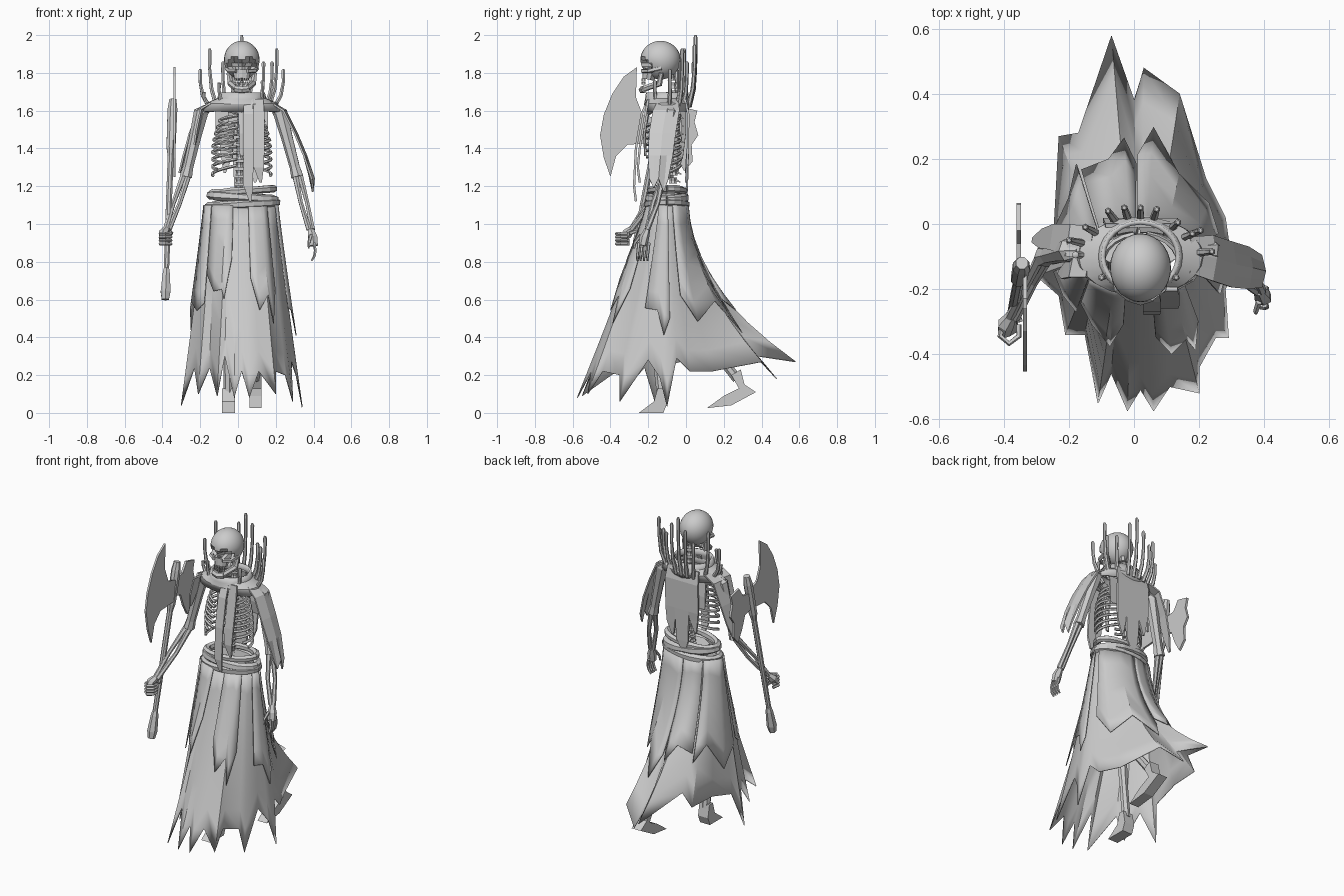
import bpy, math, random
from mathutils import Vector as V
random.seed(4)
CX = 0.02  # body axis


def mesh(name, verts, faces, thick=0, smooth=None):
    me = bpy.data.meshes.new(name)
    me.from_pydata([tuple(v) for v in verts], [], faces)
    me.update()
    ob = bpy.data.objects.new(name, me)
    bpy.context.collection.objects.link(ob)
    if thick:
        m = ob.modifiers.new("thickness", 'SOLIDIFY')
        m.thickness, m.offset = thick, 0
    if smooth:
        bpy.ops.object.select_all(action='DESELECT')
        ob.select_set(True)
        bpy.context.view_layer.objects.active = ob
        bpy.ops.object.shade_smooth_by_angle(angle=math.radians(smooth))
    return ob


def grid(name, rows, closed=False, thick=0.006, smooth=None):
    n = len(rows[0])
    f = [(i * n + j, i * n + (j + 1) % n, (i + 1) * n + (j + 1) % n, (i + 1) * n + j)
         for i in range(len(rows) - 1) for j in range(n if closed else n - 1)]
    return mesh(name, [p for r in rows for p in r], f, thick, smooth)


def tube(name, pts, radii, sides=6, flat=1.0, smooth=None):
    pts = [V(p) for p in pts]
    if not isinstance(radii, (list, tuple)):
        radii = [radii] * len(pts)
    nrm, verts = V((1, 0.02, 0.01)), []
    for i, p in enumerate(pts):
        t = (pts[min(i + 1, len(pts) - 1)] - pts[max(i - 1, 0)]).normalized()
        nrm = nrm - t * nrm.dot(t)
        if nrm.length < 0.1:
            nrm = V((0, 1, 0)) - t * t.y
        nrm.normalize()
        b = t.cross(nrm)
        for k in range(sides):
            a = math.tau * (k + 0.5) / sides
            verts.append(p + (nrm * math.cos(a) + b * math.sin(a) * flat) * radii[i])
    m = len(pts)
    f = [(i * sides + k, i * sides + (k + 1) % sides, (i + 1) * sides + (k + 1) % sides, (i + 1) * sides + k)
         for i in range(m - 1) for k in range(sides)]
    f += [tuple(range(sides))[::-1], tuple(range((m - 1) * sides, m * sides))]
    return mesh(name, verts, f, 0, smooth)


def plate(name, prof, x0, x1):
    n = len(prof)
    v = [(x, y, z) for x in (x0, x1) for y, z in prof]
    f = [tuple(range(n)), tuple(range(n, 2 * n))[::-1]]
    return mesh(name, v, f + [(i, i + n, (i + 1) % n + n, (i + 1) % n) for i in range(n)])


def ribbon(name, path, widths, wdir=(1, 0, 0), thick=0.012):
    w = V(wdir).normalized()
    return grid(name, [[V(p) - w * a / 2, V(p) + w * a / 2] for p, a in zip(path, widths)], thick=thick)


def ellipse(rx, ry, z, n=24, cx=CX, cy=-0.1, tilt=0.0):
    return [V((cx + rx * math.cos(math.tau * i / n), cy + ry * math.sin(math.tau * i / n),
               z + tilt * math.cos(math.tau * i / n))) for i in range(n)]


# Ragged skirt: hem points running round from the left side by the front
HEM = [V(p) for p in [
    (-.25, -.10, .25), (-.30, -.16, .04), (-.23, -.22, .24), (-.21, -.34, .10), (-.15, -.34, .24),
    (-.11, -.55, .09), (-.07, -.46, .30), (-.02, -.575, .08), (.02, -.51, .22), (.06, -.575, .08),
    (.11, -.50, .22), (.20, -.52, .10), (.20, -.44, .22), (.25, -.35, .20), (.29, -.35, .06),
    (.28, -.20, .28), (.31, -.14, .19), (.34, -.10, .03), (.29, -.05, .29), (.28, .02, .22),
    (.22, .14, .22), (.14, .40, .27), (.03, .48, .18), (0, .38, .30), (-.07, .58, .27),
    (-.17, .28, .38), (-.23, .27, .30), (-.24, .08, .30)]]


def skirt_point(u, t, push=0.0):
    i = int(math.floor(u))
    h = HEM[i % 28].lerp(HEM[(i + 1) % 28], u - i)
    a = math.atan2((h.y + .1) / .45, (h.x - CX) / .3)
    w = V((0.015 + .185 * math.cos(a), -.1 + .10 * math.sin(a), 1.1))
    e = t ** (1.1 + .9 * max(0, (h.y + .1) / .68))
    return V((w.x + (h.x - w.x) * e + push * math.cos(a), w.y + (h.y - w.y) * e + push * math.sin(a),
              w.z + (h.z - w.z) * t))


grid("skirt", [[skirt_point(u, t / 8) for u in range(28)] for t in range(9)], True, 0.005, 30)
# Shorter outer layers, each (first column, last column, lengths of the tatters)
for u0, u1, tips in [(3.6, 6.6, (.4, .5, .45, .6, .3)), (9.4, 12.4, (.4, .62, .48, .68, .5)),
                     (14.6, 17.4, (.6, .64, .7, .62)), (18.8, 22.6, (.55, .7, .6, .76, .64)),
                     (22.8, 25.2, (.6, .68, .6, .7)), (25.4, 28.6, (.75, .6, .8, .55)),
                     (1.2, 3.4, (.5, .62, .55))]:
    n = len(tips)
    grid("skirt_overlay", [[skirt_point(u0 + (u1 - u0) * j / (n - 1), tips[j] * t / 6, .012 + .012 * t / 6)
                            for j in range(n)] for t in range(7)], False, 0.005, 30)

# Rolled sash
for z, rx, ry, r, tilt in [(1.105, .18, .10, .022, .01), (1.14, .17, .095, .024, -.012), (1.175, .165, .09, .02, .012)]:
    e = ellipse(rx, ry, z, 20, CX + .005, -.1, tilt)
    tube("sash_roll", e + e[:1], [r * random.uniform(.85, 1.15) for _ in range(20)] + [r], 6)

# Pelvis, spine and neck
tube("pelvis", [(CX, -.09, 1.02), (CX, -.09, 1.08), (CX, -.08, 1.16)], [.05, .1, .12], 8, .6)
for i in range(16):
    t = i / 15
    p = V((.005 + .015 * t, -.08 + .04 * math.sin(t * math.pi * .8) - .02 * t, 1.13 + .63 * t))
    tube("vertebra", [p, p + V((0, 0, .014)), p + V((0, 0, .031))], [.022, .017, .022], 7)
    if t < .8:
        tube("vertebra_spine", [p + V((0, .01, .02)), p + V((0, .04, .008))], [.01, .004], 4)

# Rib cage
for s in (-1, 1):
    for i in range(9):
        z = 1.575 - i * .033
        w = .105 + .05 * math.sin(min(1, (i + 1) / 6) * math.pi / 2)
        end = 1.0 if i < 6 else 1.0 - .13 * (i - 5)
        pts = [(CX + s * w * math.sin(a), -.12 + .09 * math.cos(a), z - .055 * k / 9)
               for k in range(10) for a in [math.pi * (.05 + .85 * end * k / 9)]]
        tube("rib", pts, .0085, 5, 1.1, 40)
    tube("collar_bone", [(CX, -.2, 1.585), (CX + s * .1, -.17, 1.61), (CX + s * .19, -.09, 1.6)], .012, 6)
    plate("shoulder_blade", [(-.03, 1.6), (-.02, 1.5), (-.02, 1.42), (-.035, 1.5)], CX + s * .07, CX + s * .14)
tube("breastbone", [(CX, -.205, 1.59), (CX, -.22, 1.48), (CX, -.215, 1.36)], [.022, .016, .012], 6, .5)

# Skull: deformed ball with sunken sockets, cheeks, teeth and jaw
bpy.ops.mesh.primitive_uv_sphere_add(segments=28, ring_count=18, radius=1)
skull = bpy.context.object
skull.name = "skull"
for v in skull.data.vertices:
    c = v.co
    low = max(0, -c.z)
    front = max(0, -c.y)
    p = V((CX + c.x * .094 * (1 - .35 * low * front), -.135 + c.y * .106, 1.87 + c.z * (.1 if c.z > 0 else .105)))
    for s in (-1, 1):
        d = math.hypot(p.x - CX - s * .04, p.z - 1.845)
        if d < .029 and c.y < 0:
            p.y += .05
    if math.hypot(p.x - CX, p.z - 1.805) < .014 and c.y < 0:
        p.y += .03
    v.co = p
bpy.ops.object.shade_smooth_by_angle(angle=math.radians(35))
tube("upper_jaw", [(CX, -.19, 1.81), (CX, -.2, 1.765)], [.05, .04], 10, .8)
for s in (-1, 1):
    tube("cheek_bone", [(CX + s * .03, -.23, 1.81), (CX + s * .07, -.2, 1.81), (CX + s * .08, -.13, 1.825)], .012, 5)
    tube("jaw_side", [(CX + s * .07, -.13, 1.8), (CX + s * .06, -.14, 1.745), (CX + s * .025, -.225, 1.715)],
         [.012, .018, .016], 6)
tube("chin", [(CX - .035, -.22, 1.715), (CX, -.232, 1.71), (CX + .035, -.22, 1.715)], .019, 6)
for i in range(6):
    a = -.9 + .36 * i
    for z in (1.755, 1.738):
        p = V((CX + .04 * math.sin(a), -.197 - .034 * math.cos(a), z))
        tube("tooth", [p, p + V((0, 0, .014))], .006, 4)

# Collar mantle and its ring of spikes
grid("collar", [ellipse(.2, .105, 1.595), ellipse(.185, .115, 1.635), ellipse(.125, .11, 1.66),
                ellipse(.115, .105, 1.695)], True, .014, 25)
for x, y, top in [(-.08, .04, 1.86), (-.03, .05, 1.93), (.02, .05, 2.0), (.07, .045, 1.95), (.135, .005, 1.86),
                  (.205, -.02, 1.93), (.24, -.085, 1.82), (-.15, -.01, 1.93), (-.2, -.05, 1.82), (-.18, -.095, 1.7),
                  (-.1, -.165, 1.75), (.13, -.165, 1.76), (.18, -.03, 1.86)]:
    d = V((x - CX, y + .1, 0))
    base = V((CX, -.1, 1.62)) + d * .78
    h = top - 1.62
    tube("collar_spike", [base, base + d * .16 + V((0, 0, h * .3)), base + d * .22 + V((0, 0, h * .65)),
                          base + d * .22 + V((0, 0, h * .96)), base + d * .22 + V((0, 0, h))],
         [.013, .011, .009, .011, .006], 6, 1, 40)

# Hanging strips, front and back
for x, y, end, w in [(.055, -.235, 1.12, .055), (.11, -.215, 1.22, .06)]:
    ribbon("front_strip", [(x, -.2, 1.66), (x, y, 1.58), (x, y - .03, 1.4), (x, y - .04, end + .08), (x + .01, y - .03, end)],
           [w * .8, w, w, w * .9, .012])
for x, end, w in [(-.06, 1.27, .07), (.02, 1.12, .1), (.1, 1.22, .07)]:
    ribbon("back_strip", [(x, -.005, 1.66), (x, .012, 1.58), (x, .01, 1.4), (x, .005, end + .08), (x - .01, 0, end)],
           [w * .8, w, w, w * .8, .012])

# Arms: wrapped upper arm and paired forearm bones
for s, sh, el, wr in [(-1, (-.195, -.08, 1.59), (-.275, -.1, 1.25), (-.375, -.29, .97)),
                      (1, (.225, -.08, 1.59), (.315, -.12, 1.25), (.385, -.205, .97))]:
    sh, el, wr = V(sh), V(el), V(wr)
    tube("upper_arm", [sh + V((-s * .03, 0, .02)), sh, sh.lerp(el, .4), sh.lerp(el, .85), el],
         [.025, .04, .032, .028, .034], 7)
    for o in (-.013, .013):
        tube("forearm_bone", [el + V((o, 0, .01)), el.lerp(wr, .5) + V((o * 1.3, o, 0)), wr + V((o * .7, 0, 0))],
             [.017, .012, .015], 6)

# Left hand, hanging open
tube("left_palm", [(.385, -.205, .97), (.395, -.22, .93), (.4, -.23, .885)], [.018, .028, .026], 6, .9)
for i in range(4):
    y = -.25 + .018 * i
    tube("left_finger", [(.402, y, .9), (.41, y - .004, .86), (.405, y - .008, .83), (.39, y - .008, .805)],
         [.009, .008, .008, .005], 5)
tube("left_thumb", [(.385, -.24, .94), (.375, -.27, .9), (.375, -.275, .87)], [.01, .008, .005], 5)

# Right hand, gripping the haft
tube("right_palm", [(-.378, -.285, .975), (-.395, -.31, .95), (-.4, -.335, .92)], [.018, .027, .022], 6)
for i in range(4):
    z = .895 + .018 * i
    tube("right_finger", [(-.405, -.3, z), (-.412, -.345, z), (-.385, -.368, z), (-.355, -.345, z), (-.355, -.31, z)],
         .009, 5)
tube("right_thumb", [(-.39, -.28, .96), (-.36, -.27, .96), (-.35, -.3, .95)], .009, 5)

# Shoulder cloths
grid("left_shoulder_cloth", [[V((x + .012 * (1 - abs(j - 2) / 2), -.125 + (j - 2) * w / 4 - dy, z - (drop[j] if z < 1.3 else 0)))
                              for j in range(5)]
                             for drop in [(.0, .05, .0, .07, .01)]
                             for x, z, w, dy in [(.17, 1.645, .11, -.03), (.24, 1.6, .14, -.02), (.3, 1.48, .14, 0),
                                                 (.35, 1.36, .13, .01), (.39, 1.24, .1, .02)]], thick=.01)
ribbon("right_shoulder_cloth", [(-.13, -.06, 1.645), (-.2, -.05, 1.61), (-.25, -.04, 1.48), (-.285, -.045, 1.36), (-.31, -.05, 1.27)],
       [.1, .1, .08, .06, .015], (0.15, 1, 0), .01)
ribbon("right_shoulder_tatter", [(-.14, -.13, 1.64), (-.19, -.13, 1.61), (-.215, -.145, 1.5), (-.23, -.15, 1.42)],
       [.07, .07, .05, .01], (.2, 1, 0), .01)

# Axe: haft, pommel, crescent blade and ragged rear blade
a, b = V((-.385, -.325, .6)), V((-.345, -.12, 1.66))
tube("axe_haft", [a.lerp(b, t) for t in (.12, .3, .5, .72, .76, .95, 1)], [.015, .016, .017, .017, .026, .028, .02], 8)
tube("axe_pommel", [a.lerp(b, t) for t in (0, .04, .13, .16)], [.022, .03, .022, .015], 6)
plate("axe_blade", [(-.26, 1.83), (-.33, 1.78), (-.39, 1.69), (-.435, 1.58), (-.455, 1.47), (-.435, 1.35), (-.40, 1.25),
                    (-.37, 1.36), (-.31, 1.42), (-.15, 1.43), (-.13, 1.55), (-.23, 1.58), (-.265, 1.67)], -.342, -.33)
plate("axe_rear_blade", [(-.13, 1.55), (-.06, 1.56), (-.02, 1.62), (.06, 1.6), (.045, 1.54), (.065, 1.47), (.03, 1.42),
                         (.035, 1.33), (-.01, 1.28), (-.05, 1.35), (-.08, 1.43), (-.16, 1.45)], -.362, -.348)

# Legs and feet
plate("right_foot", [(-.25, 0), (-.12, 0), (-.1, .05), (-.115, .13), (-.15, .13), (-.17, .06)], -.085, -.015)
plate("left_foot", [(.11, .025), (.24, .04), (.37, .11), (.31, .15), (.29, .23), (.24, .2), (.28, .13), (.2, .09)], .06, .125)
for n, pts in [("right_leg", [(-.06, -.09, 1.06), (-.06, -.19, .6), (-.05, -.13, .1)]),
               ("left_leg", [(.1, -.09, 1.06), (.1, -.06, .6), (.093, .27, .18)])]:
    tube(n, [pts[0], V(pts[0]).lerp(V(pts[1]), .5), pts[1], V(pts[1]).lerp(V(pts[2]), .5), pts[2]],
         [.035, .024, .035, .024, .026], 7)
